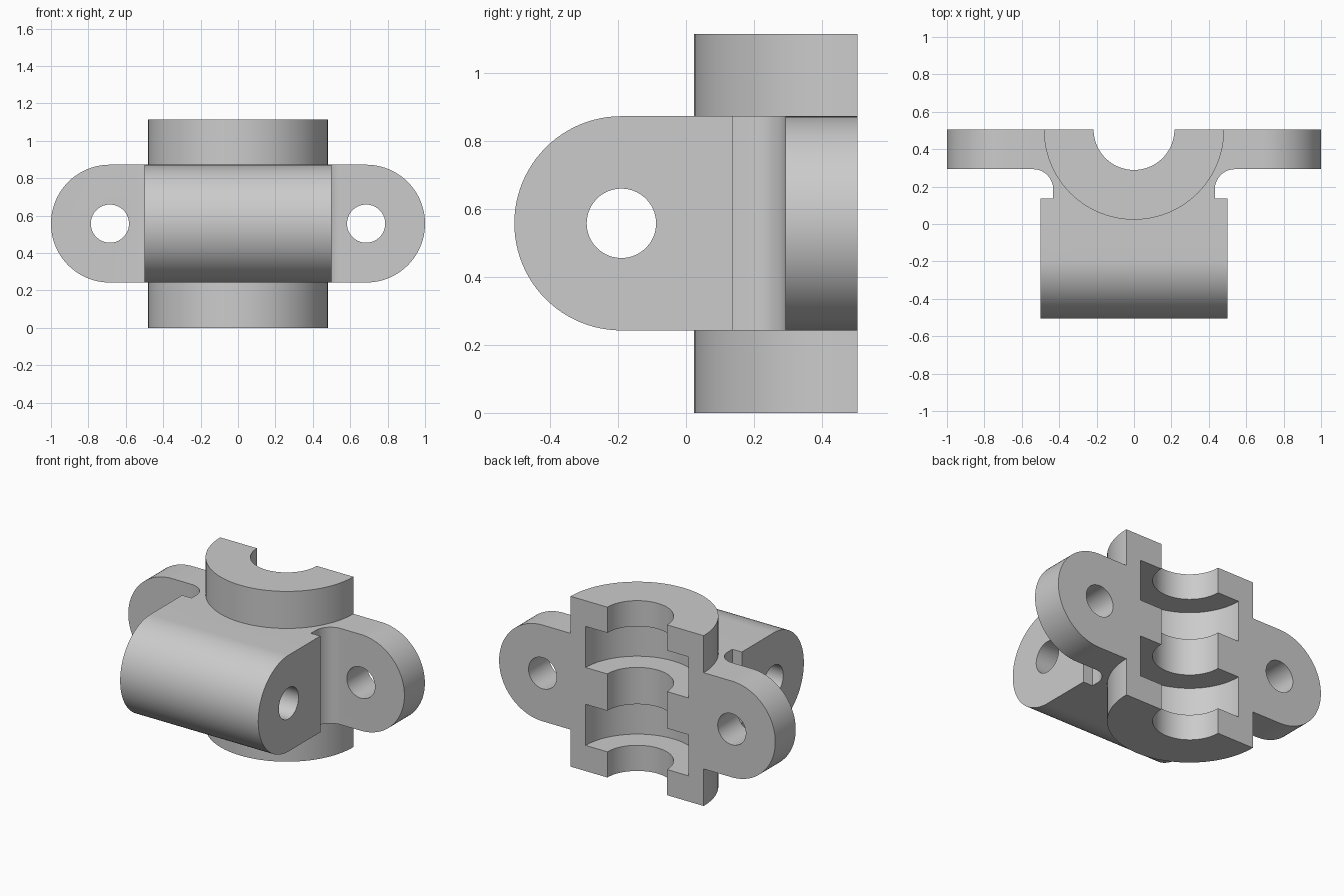
import bpy
import bmesh
from math import sin, cos, pi
from mathutils import Matrix, Vector

if "Cube" in bpy.data.objects:
    bpy.data.objects.remove(bpy.data.objects["Cube"])

# Main dimensions
HEIGHT = 1.115
MID = HEIGHT / 2          # mid height of the housing
BACK = 0.505              # split face, also the bore axis
ROUND = 0.315             # rounded ends of the ears and hinge barrel
HOLE = 0.102
BARREL_Y = -0.19
EAR_X = 0.685

metal = bpy.data.materials.new("grey metal")
metal.use_nodes = True
metal.diffuse_color = (0.6, 0.6, 0.6, 1)
metal.node_tree.nodes["Principled BSDF"].inputs["Base Color"].default_value = (0.6, 0.6, 0.6, 1)

# Each profile plane gives the direction of its two axes and its extrusion
PLANES = {
    "xy": (Vector((1, 0, 0)), Vector((0, 1, 0)), Vector((0, 0, 1))),
    "xz": (Vector((1, 0, 0)), Vector((0, 0, 1)), Vector((0, 1, 0))),
    "yz": (Vector((0, 1, 0)), Vector((0, 0, 1)), Vector((1, 0, 0))),
}


def arc(cx, cy, r, start, end, steps=48):
    return [(cx + r * cos(start + (end - start) * i / steps),
             cy + r * sin(start + (end - start) * i / steps)) for i in range(steps + 1)]


def circle(cx, cy, r):
    return arc(cx, cy, r, 0, 2 * pi, 96)[:-1]


def prism(name, plane, points, low, high):
    """Extrude a closed profile from low to high along the plane normal."""
    u, v, w = PLANES[plane]
    bm = bmesh.new()
    face = bm.faces.new([bm.verts.new(u * a + v * b + w * low) for a, b in points])
    top = bmesh.ops.extrude_face_region(bm, geom=[face])["geom"]
    bmesh.ops.translate(bm, vec=w * (high - low),
                        verts=[e for e in top if isinstance(e, bmesh.types.BMVert)])
    bmesh.ops.recalc_face_normals(bm, faces=bm.faces)
    mesh = bpy.data.meshes.new(name)
    bm.to_mesh(mesh)
    bm.free()
    mesh.materials.append(metal)
    ob = bpy.data.objects.new(name, mesh)
    bpy.context.collection.objects.link(ob)
    return ob


def combine(target, tool, operation):
    mod = target.modifiers.new(operation.lower(), "BOOLEAN")
    mod.operation, mod.solver, mod.object = operation, "EXACT", tool
    bpy.context.view_layer.objects.active = target
    bpy.ops.object.modifier_apply(modifier=mod.name)
    bpy.data.objects.remove(tool)


# Plan outline: barrel block, undercut neck, fillet, ear
side = [(0.5, -0.8), (0.5, 0.137), (0.432, 0.137)]
side += arc(0.54, 0.185, 0.108, pi, pi / 2, 16)
side += [(1.2, 0.293), (1.2, 0.7)]
outline = side + [(-x, y) for x, y in reversed(side)]
housing = prism("bearing_housing", "xy", outline, -0.1, HEIGHT + 0.1)

# Round the ears as seen from the front
ears = arc(EAR_X, MID, ROUND, -pi / 2, pi / 2) + arc(-EAR_X, MID, ROUND, pi / 2, 3 * pi / 2)
combine(housing, prism("ear_shape", "xz", ears, -1, 1), "INTERSECT")

# Round the hinge barrel as seen from the side
barrel = [(0.9, MID - 0.5), (0.9, MID + 0.5), (0.15, MID + 0.5), (0.15, MID + ROUND + 0.01),
          (BARREL_Y, MID + ROUND)]
barrel += arc(BARREL_Y, MID, ROUND, pi / 2, 3 * pi / 2)[1:]
barrel += [(0.15, MID - ROUND - 0.01), (0.15, MID - 0.5)]
combine(housing, prism("barrel_shape", "yz", barrel, -1.5, 1.5), "INTERSECT")

# Collar standing out above and below
combine(housing, prism("collar", "xy", circle(0, BACK, 0.482), 0, HEIGHT), "UNION")

# Bore with two bearing grooves
combine(housing, prism("bore", "xy", circle(0, BACK, 0.216), -0.2, HEIGHT + 0.2), "DIFFERENCE")
for low, high in ((0.168, 0.437), (HEIGHT - 0.437, HEIGHT - 0.168)):
    combine(housing, prism("groove", "xy", circle(0, BACK, 0.373), low, high), "DIFFERENCE")

# Bolt holes in the ears and pin hole in the barrel
for x in (-EAR_X, EAR_X):
    combine(housing, prism("bolt_hole", "xz", circle(x, MID, HOLE), 0.1, 1), "DIFFERENCE")
combine(housing, prism("pin_hole", "yz", circle(BARREL_Y, MID, HOLE), -1, 1), "DIFFERENCE")

# Flat split face at the back
split = [(-2, BACK), (2, BACK), (2, 2), (-2, 2)]
combine(housing, prism("split_cut", "xy", split, -1, 2), "DIFFERENCE")

bpy.ops.object.select_all(action="DESELECT")
housing.select_set(True)
bpy.context.view_layer.objects.active = housing
bpy.ops.object.shade_smooth_by_angle(angle=pi / 6)
